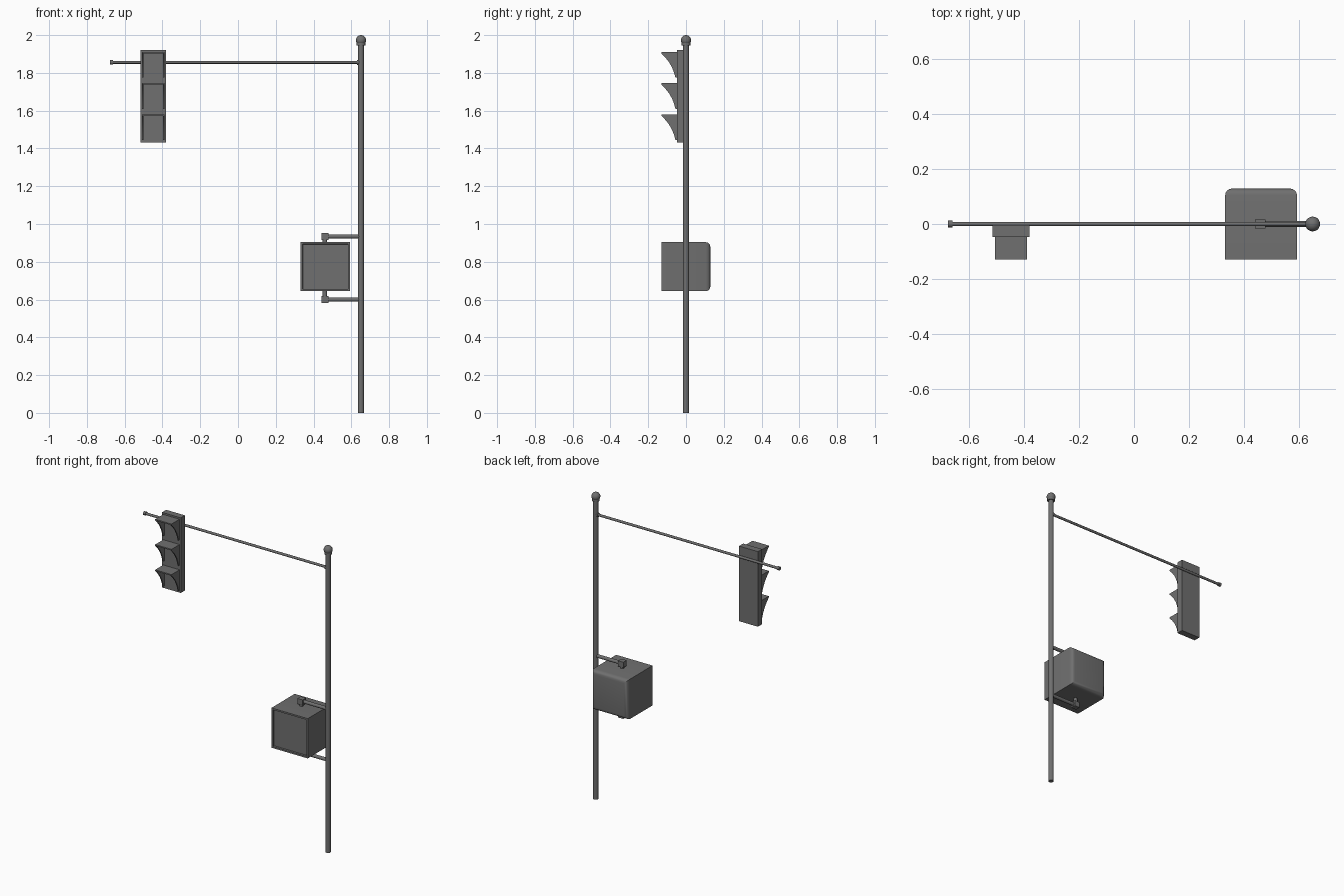
import bpy, bmesh, math
from mathutils import Vector

if "Cube" in bpy.data.objects:
    bpy.data.objects.remove(bpy.data.objects["Cube"])

dark = bpy.data.materials.new("dark_grey")
dark.diffuse_color = (0.16, 0.16, 0.16, 1)
dark.use_nodes = True
dark.node_tree.nodes["Principled BSDF"].inputs["Base Color"].default_value = dark.diffuse_color


def finish(name, bm, smooth=True):
    bmesh.ops.recalc_face_normals(bm, faces=bm.faces)
    me = bpy.data.meshes.new(name)
    bm.to_mesh(me)
    bm.free()
    me.materials.append(dark)
    ob = bpy.data.objects.new(name, me)
    bpy.context.collection.objects.link(ob)
    if smooth:
        bpy.ops.object.select_all(action='DESELECT')
        ob.select_set(True)
        bpy.context.view_layer.objects.active = ob
        bpy.ops.object.shade_smooth_by_angle(angle=math.radians(40))
    return ob


def rod(name, a, b, r, sides=16):
    a, b = Vector(a), Vector(b)
    bm = bmesh.new()
    bmesh.ops.create_cone(bm, cap_ends=True, segments=sides, radius1=r, radius2=r, depth=(b - a).length)
    bm.transform((b - a).to_track_quat('Z', 'Y').to_matrix().to_4x4())
    bmesh.ops.translate(bm, vec=(a + b) / 2, verts=bm.verts)
    return finish(name, bm)


def box_mesh(lo, hi):
    lo, hi = Vector(lo), Vector(hi)
    bm = bmesh.new()
    bmesh.ops.create_cube(bm, size=1)
    bmesh.ops.scale(bm, vec=hi - lo, verts=bm.verts)
    bmesh.ops.translate(bm, vec=(lo + hi) / 2, verts=bm.verts)
    return bm


def extrude_yz(name, profile, x0, x1):
    bm = bmesh.new()
    face = bm.faces.new([bm.verts.new((x0, y, z)) for y, z in profile])
    new = bmesh.ops.extrude_face_region(bm, geom=[face])['geom']
    bmesh.ops.translate(bm, vec=(x1 - x0, 0, 0), verts=[v for v in new if isinstance(v, bmesh.types.BMVert)])
    return finish(name, bm)


PX = 0.651

# Pole with collar and ball finial
rod("pole", (PX, 0, 0), (PX, 0, 1.96), 0.016)
rod("pole_collar", (PX, 0, 1.946), (PX, 0, 1.968), 0.023)
bm = bmesh.new()
bmesh.ops.create_uvsphere(bm, u_segments=20, v_segments=12, radius=0.027)
bmesh.ops.translate(bm, vec=(PX, 0, 1.973), verts=bm.verts)
finish("pole_ball", bm)

# Overhead arm with flange and end cap
AZ = 1.856
rod("arm", (-0.67, 0, AZ), (PX, 0, AZ), 0.008)
rod("arm_flange", (0.631, 0, AZ), (PX, 0, AZ), 0.013)
rod("arm_end_cap", (-0.678, 0, AZ), (-0.662, 0, AZ), 0.012)

# Traffic signal housing
finish("signal_housing", box_mesh((-0.516, -0.047, 1.432), (-0.380, -0.004, 1.922)), False)

# Three visors: top plate plus two side fins with a concave lower edge
YB, YF = -0.046, -0.130
X0, X1, T = -0.507, -0.389, 0.008
for i in range(3):
    top = 1.911 - 0.165 * i
    fin = [(YB, top), (YF, top), (YF, top - 0.008), (-0.109, top - 0.030), (-0.090, top - 0.054),
           (-0.074, top - 0.082), (-0.063, top - 0.110), (-0.056, top - 0.136), (YB, top - 0.136)]
    finish(f"visor_top_{i}", box_mesh((X0, YF, top - T), (X1, YB, top)), False)
    extrude_yz(f"visor_left_{i}", fin, X0, X0 + T)
    extrude_yz(f"visor_right_{i}", fin, X1 - T, X1)

# Pedestrian signal box: rounded back edges, recessed front panel
bm = box_mesh((0.332, -0.129, 0.644), (0.594, 0.129, 0.904))
back = [e for e in bm.edges if all(v.co.y > 0 for v in e.verts)]
bmesh.ops.bevel(bm, geom=back, offset=0.025, segments=4, profile=0.5, affect='EDGES')
front = [f for f in bm.faces if f.calc_center_median().y < -0.12]
bmesh.ops.inset_region(bm, faces=front, thickness=0.015, depth=0)
bmesh.ops.inset_region(bm, faces=front, thickness=0.001, depth=-0.012)
finish("crossing_signal_box", bm)

# Mounting brackets above and below the box
BX = 0.460
for label, z, zbox in (("upper", 0.934, 0.900), ("lower", 0.600, 0.649)):
    rod(f"{label}_bracket_tube", (BX, 0, z), (PX, 0, z), 0.011)
    rod(f"{label}_bracket_post", (BX, 0, z), (BX, 0, zbox), 0.012)
    finish(f"{label}_bracket_block", box_mesh((BX - 0.019, -0.017, z - 0.018), (BX + 0.019, 0.017, z + 0.018)), False)
